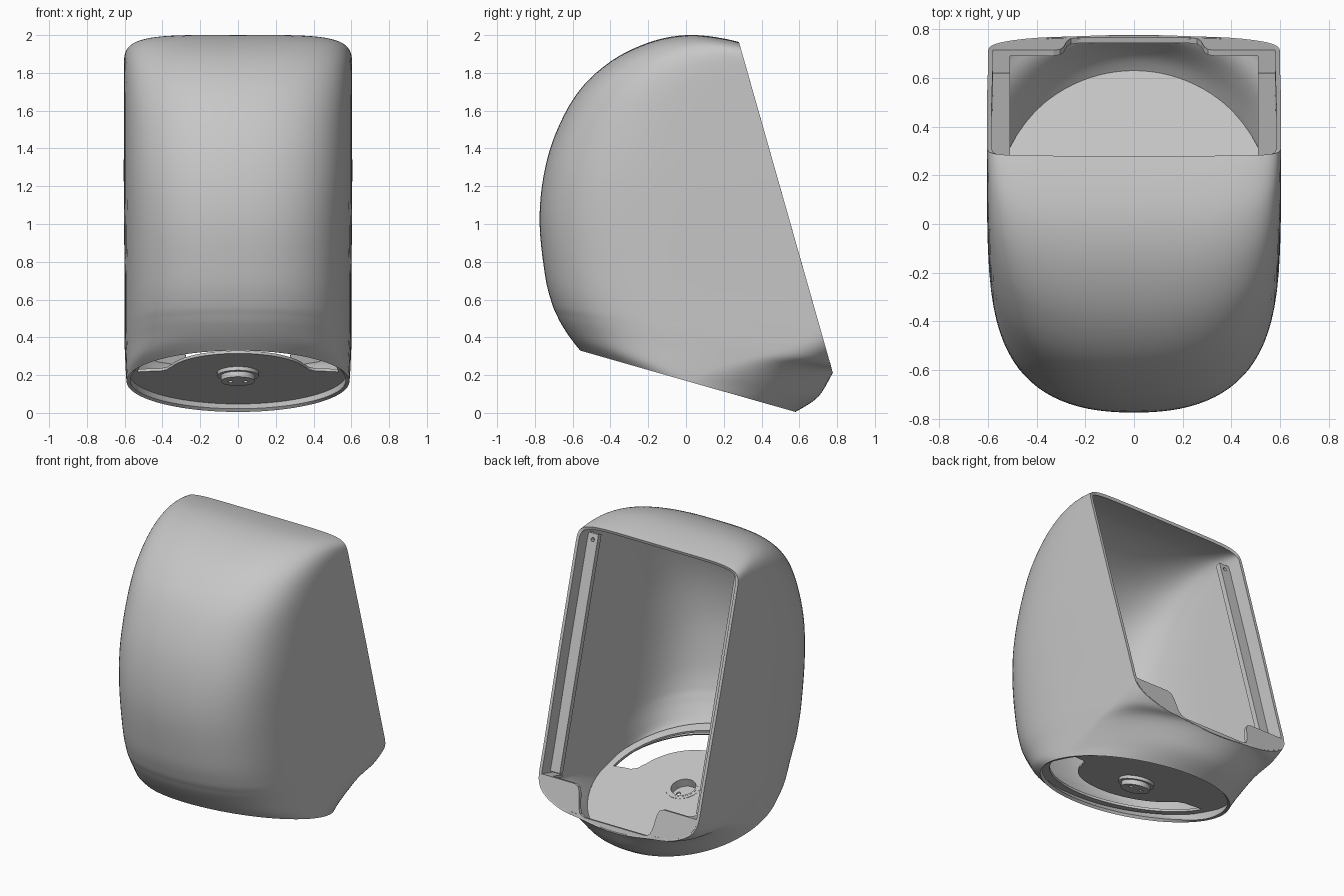
import bpy, bmesh, math
from mathutils import Matrix, Vector

if "Cube" in bpy.data.objects:
    bpy.data.objects.remove(bpy.data.objects["Cube"])

grey = bpy.data.materials.new("light_grey")
grey.use_nodes = True
grey.diffuse_color = (0.57, 0.57, 0.57, 1)
grey.node_tree.nodes["Principled BSDF"].inputs["Base Color"].default_value = (0.57, 0.57, 0.57, 1)

# Working frames: the tilted base opening and the tilted back opening (z points inward)
BASE = Matrix.Translation((0, 0.01, 0.167)) @ Matrix.Rotation(math.radians(-15.9), 4, 'X')
BACK = Matrix.Translation((0, 0.28, 1.965)) @ Matrix.Rotation(math.radians(105.84), 4, 'X')


def finish(bm, name):
    bmesh.ops.recalc_face_normals(bm, faces=bm.faces[:])
    mesh = bpy.data.meshes.new(name)
    bm.to_mesh(mesh)
    bm.free()
    mesh.materials.append(grey)
    ob = bpy.data.objects.new(name, mesh)
    bpy.context.collection.objects.link(ob)
    return ob


def activate(ob):
    bpy.ops.object.select_all(action='DESELECT')
    ob.select_set(True)
    bpy.context.view_layer.objects.active = ob


def smooth(ob):
    activate(ob)
    bpy.ops.object.shade_smooth_by_angle(angle=math.radians(35))


def plate(name, outline, frame, low, high):
    bm = bmesh.new()
    face = bm.faces.new([bm.verts.new((x, y, low)) for x, y in outline])
    side = bmesh.ops.extrude_face_region(bm, geom=[face])
    for v in side["geom"]:
        if isinstance(v, bmesh.types.BMVert):
            v.co.z = high
    bm.transform(frame)
    return finish(bm, name)


def disc(r, n=48, cx=0, cy=0):
    return [(cx + r * math.cos(2 * math.pi * i / n), cy + r * math.sin(2 * math.pi * i / n)) for i in range(n)]


def arc(rx, ry, a0, a1, n=32):
    angles = [math.radians(a0 + (a1 - a0) * i / n) for i in range(n + 1)]
    return [(rx * math.cos(a), ry * math.sin(a)) for a in angles]


def drill(ob, cutter):
    cutter.hide_render = True
    mod = ob.modifiers.new("hole", 'BOOLEAN')
    mod.operation = 'DIFFERENCE'
    mod.solver = 'EXACT'
    mod.object = cutter
    activate(ob)
    bpy.ops.object.modifier_apply(modifier=mod.name)


def discard(ob):
    bpy.data.objects.remove(ob)


# Housing sections: front y z, middle y z, back y z, half width,
# then roundness exponents: front depth, front width, back
SECTIONS = [
    (-.56, .33, .01, .167, .58, .005, .59, 2, 2, 2),
    (-.615, .40, .06, .20, .70, .085, .593, 2.66, 2.05, 2),
    (-.66, .47, .28, .28, .78, .215, .597, 3.8, 2.15, 2.3),
    (-.685, .52, .50, .35, .815, .25, .60, 5, 2.2, 2.9),
    (-.71, .58, .68, .43, .90, .36, .60, 6, 2.25, 2.8),
    (-.745, .72, .78, .62, .95, .58, .60, 6.6, 2.3, 2),
    (-.775, 1.0, .67, .95, .80, .92, .603, 6.2, 2.35, 2),
    (-.755, 1.25, .60, 1.2, .70, 1.17, .605, 6.2, 2.35, 2),
    (-.69, 1.48, .545, 1.4, .65, 1.37, .605, 6, 2.35, 2),
    (-.57, 1.70, .50, 1.56, .60, 1.53, .605, 6, 2.45, 2),
    (-.40, 1.86, .47, 1.66, .57, 1.63, .605, 6, 2.7, 2),
    (-.20, 1.96, .455, 1.71, .56, 1.68, .605, 6, 3.3, 2),
    (0, 2.0, .445, 1.75, .55, 1.72, .605, 5.5, 4.3, 2),
    (.20, 1.982, .43, 1.79, .53, 1.76, .605, 5, 6, 2),
    (.40, 1.93, .42, 1.81, .52, 1.78, .605, 5, 8, 2),
]


def blend(rows, steps):
    out = []
    for i in range(len(rows) - 1):
        p = [rows[max(0, min(len(rows) - 1, i + k))] for k in (-1, 0, 1, 2)]
        for s in range(steps):
            t = s / steps
            out.append([b + .5 * t * (c - a + t * (2 * a - 5 * b + 4 * c - d + t * (3 * (b - c) + d - a)))
                        for a, b, c, d in zip(*p)])
    return out + [rows[-1]]


def section(row, n=96):
    front, mid, back = (Vector((0, row[i], row[i + 1])) for i in (0, 2, 4))
    half, deep, wide, rear = row[6:]
    pts = []
    for i in range(n):
        a = 2 * math.pi * i / n
        c, s = math.cos(a), math.sin(a)
        x = math.copysign(abs(s) ** (2 / (wide if c > 0 else rear)), s) * half
        reach = (front - mid) * c ** (2 / deep) if c > 0 else (back - mid) * abs(c) ** (2 / rear)
        pts.append(mid + reach + Vector((x, 0, 0)))
    return pts


# Housing shell, trimmed by the back opening and thickened
bm = bmesh.new()
rings = [[bm.verts.new(p) for p in section(r)] for r in blend(SECTIONS, 5)]
for lo, hi in zip(rings, rings[1:]):
    for i in range(len(lo)):
        j = (i + 1) % len(lo)
        bm.faces.new((lo[i], hi[i], hi[j], lo[j]))
trim = bmesh.ops.bisect_plane(
    bm, geom=bm.verts[:] + bm.edges[:] + bm.faces[:], dist=1e-5, plane_co=BACK.translation,
    plane_no=-BACK.col[2].to_3d(), clear_outer=True)
to_back = BACK.inverted()
rim = [to_back @ v.co for v in trim["geom_cut"] if isinstance(v, bmesh.types.BMVert)]
housing = finish(bm, "housing_shell")
# Make sure the outside faces out
front_face = min(housing.data.polygons, key=lambda f: f.center.y)
if front_face.normal.y > 0:
    housing.data.flip_normals()
wall = housing.modifiers.new("wall", 'SOLIDIFY')
wall.thickness = 0.02
wall.offset = -1
activate(housing)
bpy.ops.object.modifier_apply(modifier=wall.name)
smooth(housing)

# Notched lip across the bottom of the back opening
SHELF, NOTCH = -1.596, -1.785
lower = sorted(((p.x * .985, p.y + .006) for p in rim if p.y < SHELF - .01), key=lambda p: p[0])
step = [(.58, SHELF), (.33, SHELF), (.305, SHELF - .012), (.29, SHELF - .045),
        (.275, NOTCH + .05), (.26, NOTCH + .015), (.23, NOTCH)]
plate("back_lip", lower + step + [(-x, y) for x, y in reversed(step)], BACK, .001, .025)

# Recessed mounting strips with screw holes, and the ledges beneath them
for side, label in ((1, "left"), (-1, "right")):
    def box(x0, x1, y0, y1):
        return [(side * x0, y0), (side * x1, y0), (side * x1, y1), (side * x0, y1)]
    strip = plate(label + "_mounting_strip", box(.51, .592, SHELF + .01, -.07), BACK, .095, .13)
    for y in (SHELF + .05, -.11):
        hole = plate("screw_hole", disc(.013, 16, side * .545, y), BACK, .05, .2)
        drill(strip, hole)
        discard(hole)
    plate(label + "_ledge", box(.51, .59, SHELF - .015, SHELF), BACK, .003, .13)

# Floor plate: wide at the back, a rounded tongue at the front
tongue = [(.46, -.02), (.41, -.025), (.375, -.05), (.36, -.09)]
outline = (arc(.578, .635, 0, 180) + [(-x, y) for x, y in tongue]
           + arc(.365, .365, 197, 343) + tongue[::-1])
floor = plate("floor_plate", outline, BASE, .05, .065)

# Front ledge around the outside of the floor slot
plate("slot_ledge", arc(.58, .635, 180, 360) + arc(.53, .56, 360, 180), BASE, .05, .065)

# Round socket with a collar hanging from the floor
socket = plate("floor_socket", disc(.09), BASE, .0, .068)
collar = plate("socket_collar", disc(.11), BASE, .03, .067)
bore = plate("socket_bore", disc(.078), BASE, .012, .2)
for part in (floor, socket, collar):
    drill(part, bore)
discard(bore)
for x in (-.04, .04):
    hole = plate("socket_hole", disc(.014, 16, x, .01), BASE, -.1, .1)
    drill(socket, hole)
    discard(hole)
for part in (floor, socket, collar):
    smooth(part)
